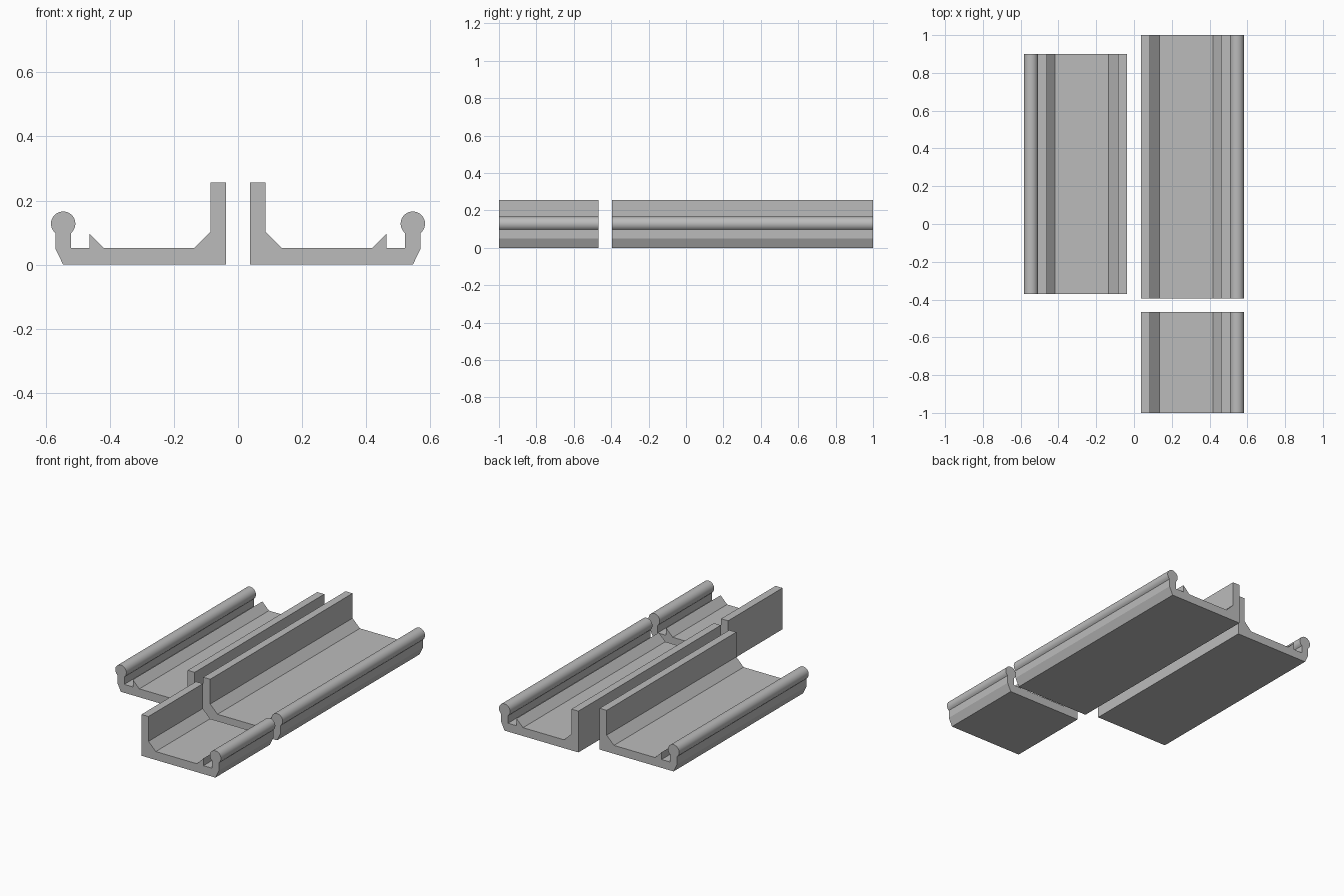
import bpy, bmesh, math

cube = bpy.data.objects.get("Cube")
if cube:
    bpy.data.objects.remove(cube, do_unlink=True)

grey = bpy.data.materials.new("plain_grey")
grey.use_nodes = True
COLOUR = (0.5, 0.5, 0.5, 1)
grey.diffuse_color = COLOUR
grey.node_tree.nodes["Principled BSDF"].inputs["Base Color"].default_value = COLOUR


def rail_profile():
    """Cross-section: base, outer lip with round bead, tooth, inner wall."""
    cx, cz, r = 0.545, 0.128, 0.038
    base = [(0.038, 0), (0.545, 0), (0.569, 0.05)]
    # round bead, from the outer side of the neck over the top to the inner side
    start = -math.acos(0.024 / r)
    sweep = math.pi - 2 * start
    bead = [(cx + r * math.cos(start + sweep * i / 32),
             cz + r * math.sin(start + sweep * i / 32)) for i in range(33)]
    inside = [(0.521, 0.052), (0.463, 0.052), (0.463, 0.097), (0.418, 0.052),
              (0.136, 0.052), (0.086, 0.102), (0.086, 0.256), (0.038, 0.256)]
    return base + bead + inside


def rail(name, side, y0, y1):
    """Extrude the cross-section along y; side mirrors it across x."""
    bm = bmesh.new()
    face = bm.faces.new([bm.verts.new((side * x, y0, z)) for x, z in rail_profile()])
    ext = bmesh.ops.extrude_face_region(bm, geom=[face], use_keep_orig=True)
    moved = [v for v in ext["geom"] if isinstance(v, bmesh.types.BMVert)]
    bmesh.ops.translate(bm, verts=moved, vec=(0, y1 - y0, 0))
    bmesh.ops.recalc_face_normals(bm, faces=bm.faces[:])
    mesh = bpy.data.meshes.new(name)
    bm.to_mesh(mesh)
    bm.free()
    mesh.materials.append(grey)
    obj = bpy.data.objects.new(name, mesh)
    bpy.context.collection.objects.link(obj)
    bpy.ops.object.select_all(action="DESELECT")
    obj.select_set(True)
    bpy.context.view_layer.objects.active = obj
    bpy.ops.object.shade_smooth_by_angle(angle=math.radians(20))


rail("right_rail", -1, -0.37, 0.90)
rail("left_rail_long", 1, -0.395, 1.0)
rail("left_rail_short", 1, -1.0, -0.467)
